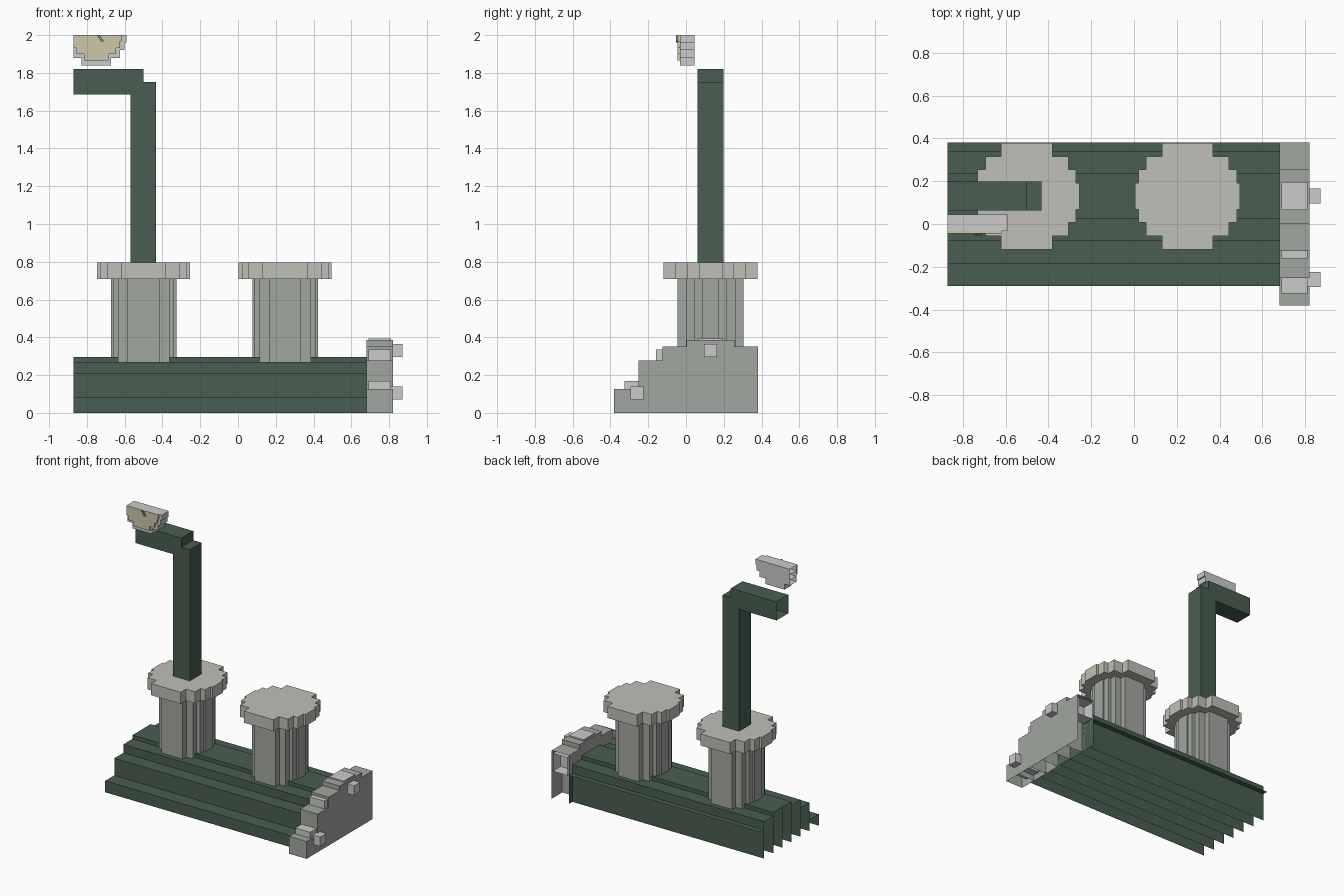
import bpy, math

if "Cube" in bpy.data.objects:
    bpy.data.objects.remove(bpy.data.objects["Cube"])

# The model is a section cut out of a larger one: parts stay open at these limits
LO, HI = (-0.87, -0.38, 0.0), (0.87, 0.38, 2.0)
CY, CZ = 0.13, -0.12          # axis of the big horizontal pipe


def material(name, rgb):
    m = bpy.data.materials.new(name)
    m.diffuse_color = (*rgb, 1)
    m.use_nodes = True
    m.node_tree.nodes["Principled BSDF"].inputs["Base Color"].default_value = m.diffuse_color
    return m


GREEN = material("dark_green", (0.065, 0.112, 0.083))
STONE = material("grey_green", (0.36, 0.385, 0.35))
PALE = material("pale_grey", (0.53, 0.53, 0.48))
CREAM = material("cream", (0.62, 0.57, 0.41))
DARK = material("needle_grey", (0.3, 0.27, 0.2))


def build(name, verts, faces, mat=None):
    mesh = bpy.data.meshes.new(name)
    mesh.from_pydata(verts, [], faces)
    mesh.update()
    obj = bpy.data.objects.new(name, mesh)
    bpy.context.collection.objects.link(obj)
    if mat:
        mesh.materials.append(mat)
    return obj


def boxes(name, items, mat=None):
    """Boxes given as (low corner, high corner), cut open at the limits."""
    verts, faces = [], []
    quads = {(0, 0): (0, 1, 3, 2), (0, 1): (4, 6, 7, 5), (1, 0): (0, 4, 5, 1),
             (1, 1): (2, 3, 7, 6), (2, 0): (0, 2, 6, 4), (2, 1): (1, 5, 7, 3)}
    for lo, hi in items:
        a = [max(l, c) for l, c in zip(lo, LO)]
        b = [min(h, c) for h, c in zip(hi, HI)]
        if any(q - p < 0.002 for p, q in zip(a, b)):
            continue
        n = len(verts)
        ends = list(zip(a, b))
        verts += [(x, y, z) for x in ends[0] for y in ends[1] for z in ends[2]]
        for (axis, side), quad in quads.items():
            cut = hi[axis] > HI[axis] + 1e-4 if side else lo[axis] < LO[axis] - 1e-4
            if not cut:
                faces.append([n + i for i in quad])
    return build(name, verts, faces, mat)


def strip_disc(name, axis, stack, centre, r, start, end, mat=None, count=8):
    """Round shape made of equal strips along 'stack', each one a chord wide."""
    chord = 3 - axis - stack
    w = 2 * r / count
    items = []
    for i in range(count):
        s = -r + i * w
        half = math.sqrt(r * r - (s + w / 2) ** 2)
        lo, hi = [0] * 3, [0] * 3
        lo[axis], hi[axis] = start, end
        lo[stack], hi[stack] = centre[stack] + s, centre[stack] + s + w
        lo[chord], hi[chord] = centre[chord] - half, centre[chord] + half
        items.append((lo, hi))
    return boxes(name, items, mat)


# Horizontal pipe and its end flange
strip_disc("main_pipe", 0, 1, (0, CY, CZ), 0.42, -1.0, 0.68, GREEN)
strip_disc("end_flange", 0, 1, (0, CY, CZ), 0.51, 0.68, 0.82, STONE)

# Flange nuts every 30 degrees, bolts every 60 degrees
nuts, bolts = [], []
for k in range(12):
    a = math.radians(30 * k)
    y, z = CY + 0.45 * math.sin(a), CZ + 0.45 * math.cos(a)
    nuts.append(((0.69, y - 0.065, z - 0.065), (0.81, y + 0.065, z + 0.065)))
    if k % 2 == 0:
        bolts.append(((0.80, y - 0.035, z - 0.035), (0.87, y + 0.035, z + 0.035)))
boxes("flange_nuts", nuts)
boxes("flange_bolts", bolts)

# Two vertical nozzles with caps
for side, x in (("left", -0.5), ("right", 0.25)):
    strip_disc(side + "_nozzle", 2, 1, (x, CY, 0), 0.175, 0.24, 0.71, STONE)
    strip_disc(side + "_nozzle_cap", 2, 1, (x, CY, 0), 0.248, 0.71, 0.795, PALE)

# Small square pipe: riser and side arm
boxes("riser_pipe", [((-0.568, 0.062, 0.79), (-0.433, 0.198, 1.753))], GREEN)
boxes("side_arm_pipe", [((-1.0, 0.062, 1.685), (-0.5, 0.198, 1.82))], GREEN)

# Gauge: body, dial and needle
dial_centre = (-0.75, 0, 2.0)
strip_disc("gauge_body", 1, 2, dial_centre, 0.16, -0.033, 0.045)
strip_disc("gauge_dial", 1, 2, dial_centre, 0.135, -0.045, -0.033, CREAM)
outline = [(-0.722, 1.962), (-0.710, 1.968), (-0.732, 2.0), (-0.748, 2.0)]
build("gauge_needle",
      [(x, y, z) for y in (-0.054, -0.045) for x, z in outline],
      [(0, 1, 2, 3), (7, 6, 5, 4), (0, 4, 5, 1), (1, 5, 6, 2), (3, 7, 4, 0)], DARK)
